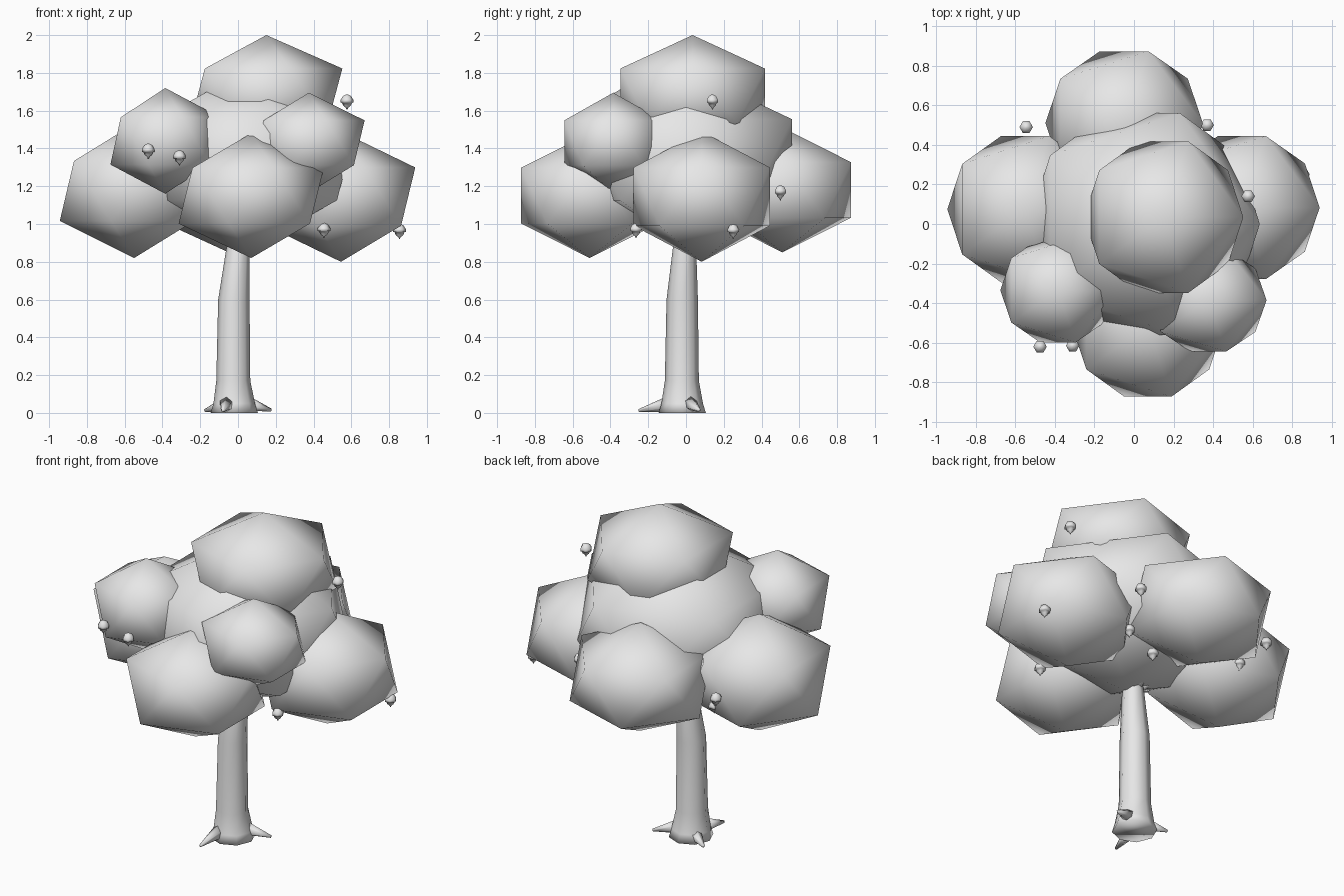
import bpy
import bmesh
import math
from mathutils import Matrix, Vector

cube = bpy.data.objects.get("Cube")
if cube:
    bpy.data.objects.remove(cube, do_unlink=True)

grey = bpy.data.materials.new("light grey")
grey.use_nodes = True
colour = (0.8, 0.8, 0.8, 1)
grey.diffuse_color = colour
grey.node_tree.nodes["Principled BSDF"].inputs["Base Color"].default_value = colour


def finish(name, bm, location=(0, 0, 0), smooth=True):
    """Turn a bmesh into a named, shaded object."""
    bmesh.ops.recalc_face_normals(bm, faces=bm.faces)
    for face in bm.faces:
        face.smooth = smooth
    mesh = bpy.data.meshes.new(name)
    bm.to_mesh(mesh)
    bm.free()
    mesh.materials.append(grey)
    obj = bpy.data.objects.new(name, mesh)
    obj.location = location
    bpy.context.collection.objects.link(obj)
    return obj


def leaf_clump(name, centre, radii):
    """Low-poly squashed ball of leaves."""
    bm = bmesh.new()
    bmesh.ops.create_icosphere(bm, subdivisions=1, radius=1)
    bmesh.ops.scale(bm, vec=radii, verts=bm.verts)
    finish(name, bm, centre)


def loft(name, rings, sides, location=(0, 0, 0)):
    """Skin horizontal rings given as (x, y, z, radius)."""
    bm = bmesh.new()
    loops = []
    for x, y, z, r in rings:
        angles = [math.tau * i / sides for i in range(sides)]
        loops.append([bm.verts.new((x + r * math.cos(a), y + r * math.sin(a), z)) for a in angles])
    for low, high in zip(loops, loops[1:]):
        for i in range(sides):
            j = (i + 1) % sides
            bm.faces.new((low[i], low[j], high[j], high[i]))
    bm.faces.new(loops[0][::-1])
    bm.faces.new(loops[-1])
    return finish(name, bm, location)


def taper(name, start, end, r1, r2, sides=6):
    """Tapered limb between two points."""
    start, end = Vector(start), Vector(end)
    axis = end - start
    turn = axis.to_track_quat("Z", "Y").to_matrix().to_4x4()
    bm = bmesh.new()
    bmesh.ops.create_cone(bm, cap_ends=True, segments=sides, radius1=r1, radius2=r2,
                          depth=axis.length,
                          matrix=Matrix.Translation((start + end) / 2) @ turn)
    finish(name, bm)


# Crown
leaf_clump("crown_centre", (0.05, 0, 1.34), (0.655, 0.66, 0.48))
leaf_clump("crown_top", (0.15, 0.035, 1.68), (0.45, 0.45, 0.32))
leaf_clump("crown_left", (0.545, 0.083, 1.145), (0.44, 0.425, 0.345))
leaf_clump("crown_right", (-0.55, 0.075, 1.175), (0.44, 0.435, 0.355))
leaf_clump("crown_front", (0.07, -0.51, 1.15), (0.43, 0.427, 0.33))
leaf_clump("crown_back", (-0.05, 0.51, 1.18), (0.445, 0.427, 0.33))
leaf_clump("small_clump_left", (0.375, -0.385, 1.43), (0.33, 0.305, 0.265))
leaf_clump("small_clump_right", (-0.385, -0.335, 1.44), (0.325, 0.31, 0.28))

# Trunk
loft("trunk", [(-0.02, -0.02, 0, 0.125), (-0.02, -0.02, 0.05, 0.11),
               (-0.025, -0.022, 0.17, 0.09), (-0.022, -0.02, 0.6, 0.083),
               (0, -0.008, 0.87, 0.062), (0.005, 0, 0.93, 0.05)], 8)

# Roots
for side, base, tip in (("front", (-0.06, -0.1, 0.045), (-0.08, -0.25, 0.012)),
                        ("left", (0.05, 0.02, 0.05), (0.175, 0.07, 0.015)),
                        ("right", (-0.07, 0.02, 0.045), (-0.175, 0.08, 0.012))):
    taper("root_" + side, base, tip, 0.04, 0.008)

# Branches into the crown
for side, tip in (("left", (0.27, 0.08, 1.1)), ("right", (-0.25, 0.05, 1.1)),
                  ("back", (0, 0.25, 1.1)), ("front", (0.03, -0.25, 1.1))):
    taper("branch_" + side, (0, 0, 0.88), tip, 0.03, 0.015)

# Acorns
acorn_profile = [(-0.04, 0.002), (-0.03, 0.006), (-0.018, 0.02), (-0.004, 0.026),
                 (-0.002, 0.034), (0.012, 0.034), (0.032, 0.022), (0.04, 0.006)]
places = [(-0.475, -0.62, 1.385), (-0.31, -0.615, 1.35), (0.455, -0.265, 0.965),
          (0.855, 0.25, 0.96), (0.577, 0.14, 1.645), (-0.545, 0.49, 1.165),
          (0.37, 0.5, 1.165), (0.31, 0.33, 1.0), (0.1, 0.28, 0.95), (-0.45, 0.37, 1.05)]
for number, place in enumerate(places, 1):
    loft(f"acorn_{number}", [(0, 0, z, r) for z, r in acorn_profile], 6, place)
